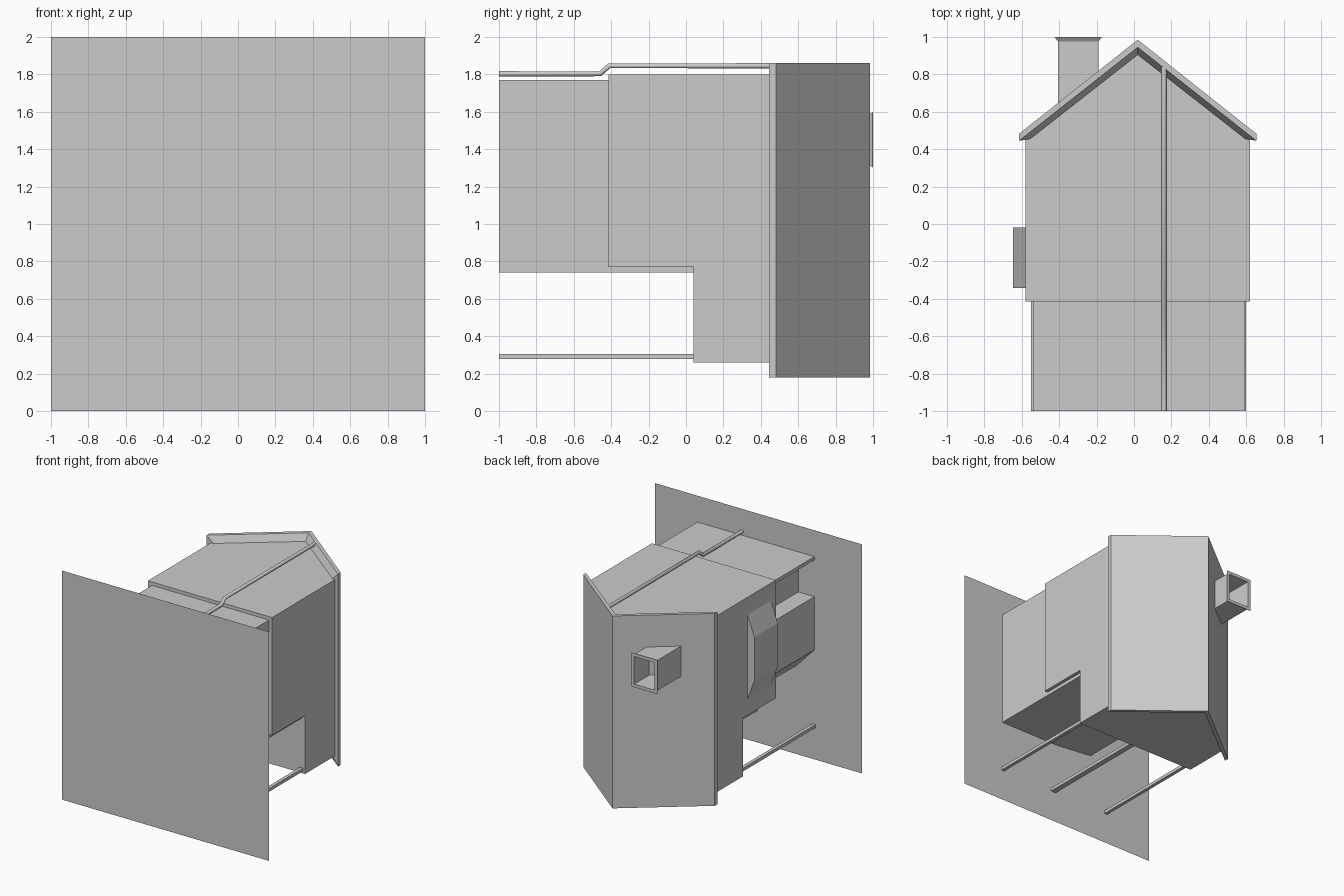
import bpy, bmesh
from mathutils import Vector

if "Cube" in bpy.data.objects:
    bpy.data.objects.remove(bpy.data.objects["Cube"])


def make(name, verts, faces):
    me = bpy.data.meshes.new(name)
    bm = bmesh.new()
    vs = [bm.verts.new(v) for v in verts]
    for f in faces:
        bm.faces.new([vs[i] for i in f])
    bmesh.ops.recalc_face_normals(bm, faces=bm.faces)
    bm.to_mesh(me)
    bm.free()
    ob = bpy.data.objects.new(name, me)
    bpy.context.collection.objects.link(ob)
    return ob


def prism(name, pts, axis, a, b):
    """Extrude a flat profile along one axis; profile keeps the other two axes in order."""
    def place(p, t):
        v = list(p)
        v.insert("xyz".index(axis), t)
        return v
    n = len(pts)
    verts = [place(p, a) for p in pts] + [place(p, b) for p in pts]
    faces = [list(range(n)), list(range(n, 2 * n))]
    faces += [(i, (i + 1) % n, (i + 1) % n + n, i + n) for i in range(n)]
    return make(name, verts, faces)


def box(name, x0, x1, y0, y1, z0, z1):
    return prism(name, [(x0, y0), (x1, y0), (x1, y1), (x0, y1)], "z", z0, z1)


# ground sheet (the house lies on its back, so its ground is at y = -1)
make("ground_sheet", [(-1, -1, 0), (1, -1, 0), (1, -1, 2), (-1, -1, 2)], [(0, 1, 2, 3)])

# lower storey with side recess and chamfered corner
lower = [(.59, 1.77), (-.54, 1.77), (-.54, 1.74), (-.385, 1.74), (-.385, 1.42),
         (-.54, 1.42), (-.54, .956), (-.37, .775), (-.016, .74), (.59, .74)]
prism("lower_storey", lower, "y", -1, -.412)
box("upper_back_strip", -.016, .59, -.412, .04, .74, .77)
box("lintel", -.54, -.016, -.21, .04, .74, .77)

# upper storey with overhang, and gable
prism("upper_storey", [(-.415, 1.8), (-.415, .77), (.04, .77), (.04, .26), (.452, .26), (.452, 1.8)],
      "x", -.58, .62)
prism("gable", [(-.58, .452), (.62, .452), (.02, .91)], "z", .26, 1.8)

# roof with sloped soffits at both gable ends
outer = [(-.615, .445), (-.615, .482), (.02, .985), (.655, .482), (.655, .445), (.02, .945)]
inner = [(-.555, .455), (.02, .905), (.595, .455)]
verts = []
for zo, zi in ((.18, .26), (1.86, 1.8)):
    verts += [(x, y, zo) for x, y in outer] + [(x, y, zi) for x, y in inner]
faces = [(i, i + 1, i + 10, i + 9) for i in range(4)]
for o in (0, 9):
    faces += [[i + o for i in f] for f in ((0, 1, 2, 5), (5, 2, 3, 4), (0, 5, 7, 6), (5, 4, 8, 7))]
faces += [(0, 6, 15, 9), (4, 8, 17, 13)]
make("roof", verts, faces)

# chimney: hollow square tube with flared lip
cx, cz = -.298, 1.45
rings = [(.6, .107, .132), (.975, .107, .132), (.998, .126, .148), (1.0, .126, .148),
         (1.0, .098, .12), (.68, .085, .11)]
verts = [(cx + sx * hx, y, cz + sz * hz) for y, hx, hz in rings
         for sx, sz in ((-1, -1), (1, -1), (1, 1), (-1, 1))]
faces = [(4 * r + i, 4 * r + (i + 1) % 4, 4 * r + 4 + (i + 1) % 4, 4 * r + 4 + i)
         for r in range(len(rings) - 1) for i in range(4)]
make("chimney", verts, faces)

# bay window on the left wall
prism("bay_window", [(-.57, 1.675), (-.647, 1.47), (-.647, 1.09), (-.57, .885)], "z", 0, 1)
bay = bpy.data.objects["bay_window"]
for i, v in enumerate(bay.data.vertices):
    x, z = v.co.x, v.co.y
    v.co = Vector((x, -.342 if v.co.z < .5 else -.02, z))
bay.data.flip_normals()

# posts under the overhang
for name, x, w in (("post_right", .585, .015), ("post_middle", .035, .025), ("post_left", -.535, .015)):
    box(name, x - w, x + w, -1, .04, .278, .306)

# drainpipe following the wall step
cu = bpy.data.curves.new("drainpipe", "CURVE")
cu.dimensions = "3D"
cu.bevel_depth = .016
cu.bevel_resolution = 1
cu.use_fill_caps = True
path = [(.16, .85, 1.846), (.16, -.41, 1.846), (.16, -.46, 1.803), (.16, -1, 1.803)]
sp = cu.splines.new("POLY")
sp.points.add(len(path) - 1)
for p, c in zip(sp.points, path):
    p.co = (*c, 1)
bpy.context.collection.objects.link(bpy.data.objects.new("drainpipe", cu))
